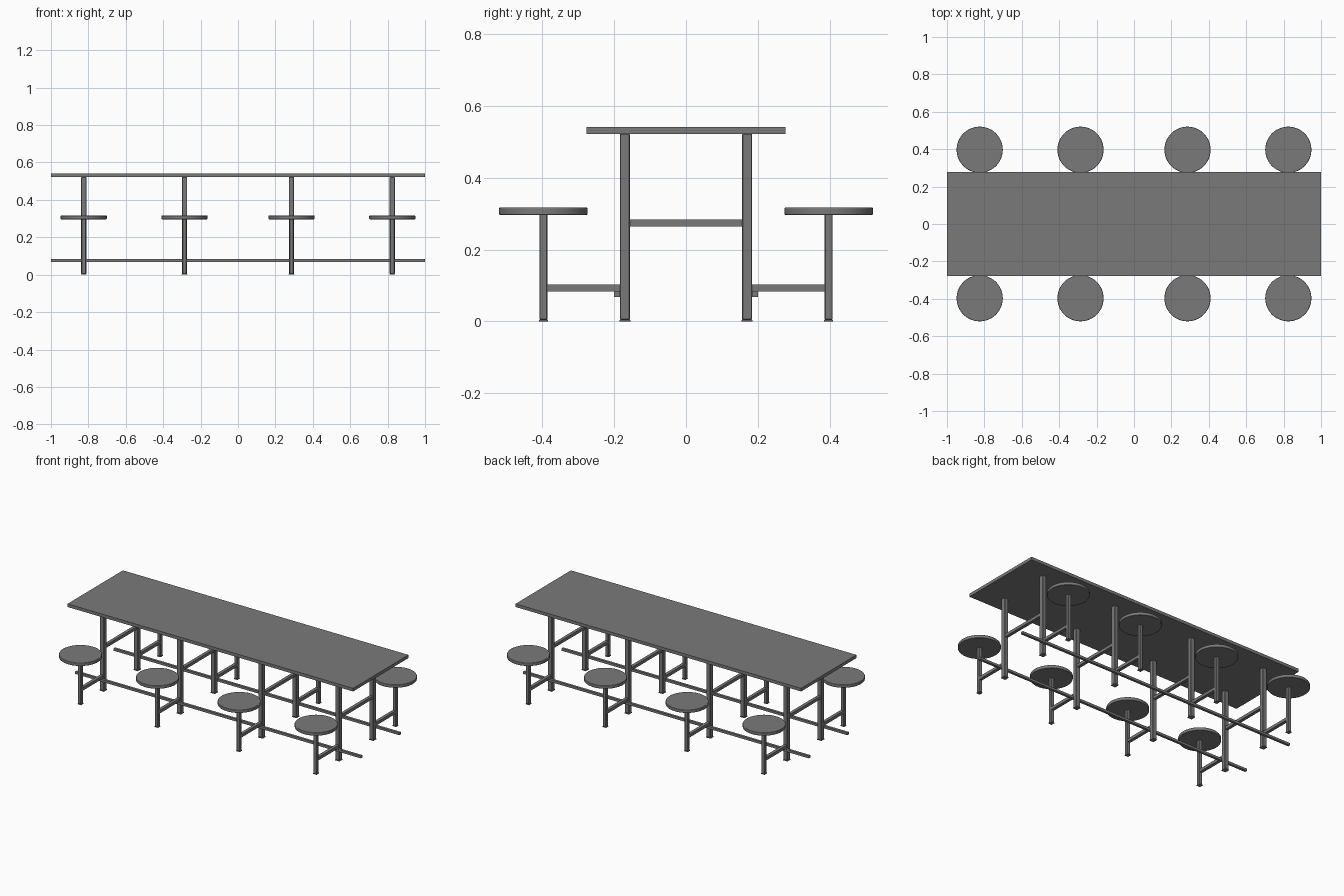
import bpy, bmesh
from mathutils import Matrix, Vector

if "Cube" in bpy.data.objects:
    bpy.data.objects.remove(bpy.data.objects["Cube"])

# dark grey finish for every part
dark = bpy.data.materials.new("dark_grey")
dark.diffuse_color = (0.195, 0.195, 0.195, 1)
dark.use_nodes = True
dark.node_tree.nodes["Principled BSDF"].inputs["Base Color"].default_value = dark.diffuse_color


def finish(name, bm):
    mesh = bpy.data.meshes.new(name)
    bm.to_mesh(mesh)
    bm.free()
    mesh.materials.append(dark)
    obj = bpy.data.objects.new(name, mesh)
    bpy.context.collection.objects.link(obj)
    return obj


def box(name, lo, hi, bevel=0.0):
    lo, hi = Vector(lo), Vector(hi)
    bm = bmesh.new()
    bmesh.ops.create_cube(bm, size=1, matrix=Matrix.Translation((lo + hi) / 2)
                          @ Matrix.Diagonal((*(hi - lo), 1)))
    obj = finish(name, bm)
    if bevel:
        mod = obj.modifiers.new("edge", 'BEVEL')
        mod.width, mod.segments = bevel, 1
    return obj


def post(name, x, y, width, top):
    # square tube with a slightly wider foot cap
    h = width / 2
    box(name, (x - h, y - h, 0.004), (x + h, y + h, top), 0.002)
    f = h + 0.0015
    box(name + "_foot", (x - f, y - f, 0), (x + f, y + f, 0.004))


def seat(x, y):
    # round disc with softened rims
    bm = bmesh.new()
    bmesh.ops.create_cone(bm, cap_ends=True, segments=48, radius1=0.1235,
                          radius2=0.1235, depth=0.021,
                          matrix=Matrix.Translation((x, y, 0.3065)))
    obj = finish("seat", bm)
    bpy.context.view_layer.objects.active = obj
    obj.select_set(True)
    bpy.ops.object.shade_smooth_by_angle()
    obj.select_set(False)
    mod = obj.modifiers.new("rim", 'BEVEL')
    mod.width, mod.segments, mod.limit_method = 0.004, 2, 'ANGLE'
    mod.harden_normals = True


# table top
box("table_top", (-1, -0.277, 0.521), (1, 0.277, 0.541))

# four frames, each with two legs, a cross bar and two stools
B = 0.01
for x in (-0.825, -0.286, 0.286, 0.825):
    box("cross_bar", (x - B, -0.158, 0.264), (x + B, 0.158, 0.283))
    for s in (-1, 1):
        post("table_leg", x, s * 0.17, 0.028, 0.522)
        post("stool_post", x, s * 0.397, 0.022, 0.3)
        ya, yb = sorted((s * 0.183, s * 0.388))
        box("stool_bar", (x - B, ya, 0.083), (x + B, yb, 0.102))
        seat(x, s * 0.397)

# long rails joining the frames
for s in (-1, 1):
    ya, yb = sorted((s * 0.184, s * 0.2))
    box("long_rail", (-1, ya, 0.068), (1, yb, 0.083))
